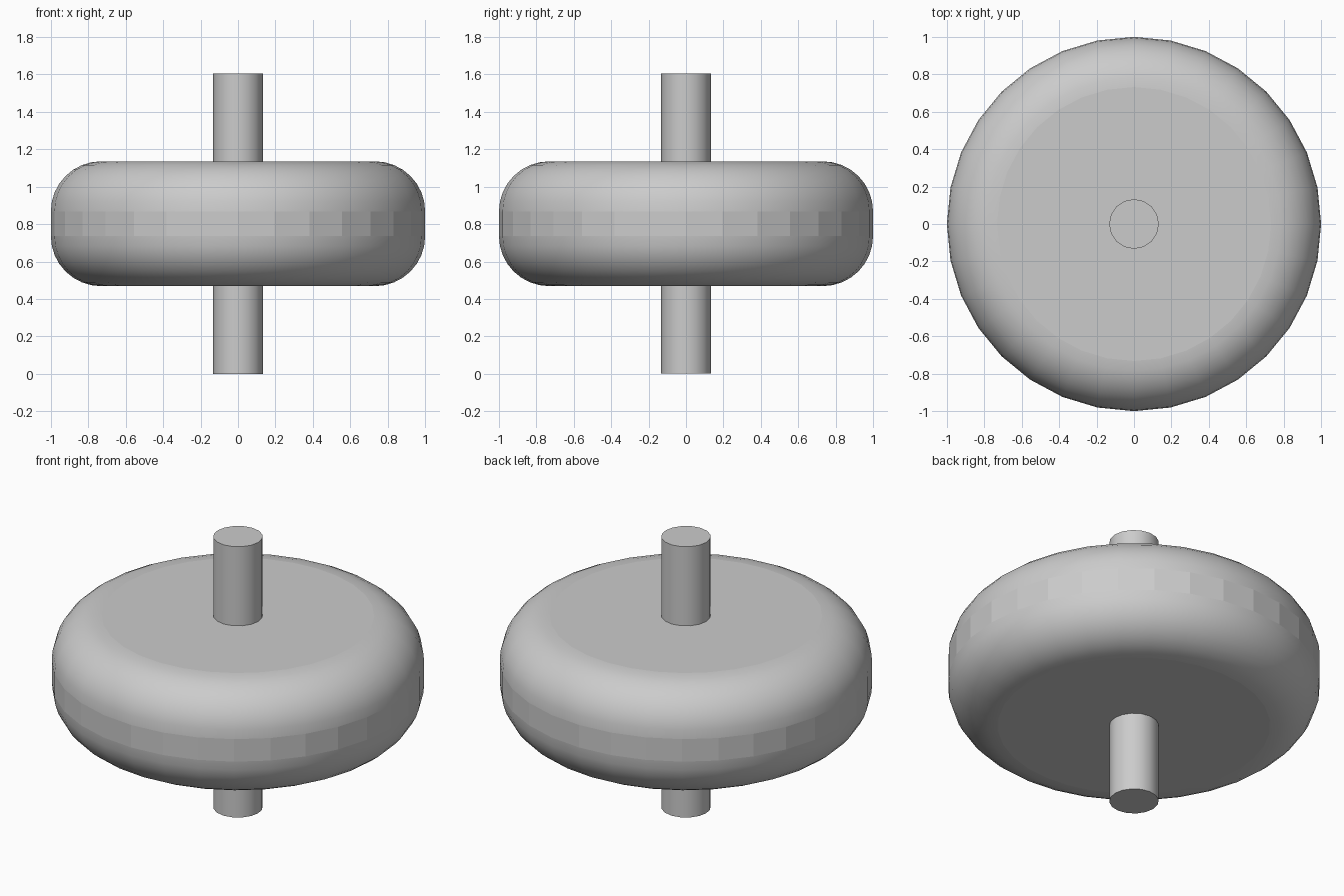
import bpy, bmesh
from math import sin, cos, pi

cube = bpy.data.objects.get("Cube")
if cube:
    bpy.data.objects.remove(cube, do_unlink=True)

grey = bpy.data.materials.new("plain grey")
grey.use_nodes = True
colour = (0.6, 0.6, 0.6, 1)
grey.diffuse_color = colour
grey.node_tree.nodes["Principled BSDF"].inputs["Base Color"].default_value = colour

MID = 0.802  # height of the wheel centre


def cylinder(name, radius, depth, sides, fillet=0, steps=8):
    """Upright cylinder, optionally with rounded rims; caps and wall stay flat shaded."""
    bm = bmesh.new()
    bmesh.ops.create_cone(bm, cap_ends=True, segments=sides,
                          radius1=radius, radius2=radius, depth=depth)
    if fillet:
        rims = [e for e in bm.edges if abs(e.verts[0].co.z - e.verts[1].co.z) < 0.001]
        bmesh.ops.bevel(bm, geom=rims, offset=fillet, segments=steps,
                        profile=0.5, affect='EDGES', clamp_overlap=True)
    bm.normal_update()
    for f in bm.faces:
        steep = abs(f.normal.z)
        f.smooth = steep < 0.999 and (not fillet or steep > 0.01)
    mesh = bpy.data.meshes.new(name)
    bm.to_mesh(mesh)
    bm.free()
    mesh.materials.append(grey)
    obj = bpy.data.objects.new(name, mesh)
    obj.location.z = MID
    bpy.context.collection.objects.link(obj)
    return obj


# Wide wheel with rounded rims
cylinder("wheel", 1.0, 0.667, 32, fillet=0.267)

# Thin axle running through both sides
cylinder("axle", 0.133, 1.604, 16)
